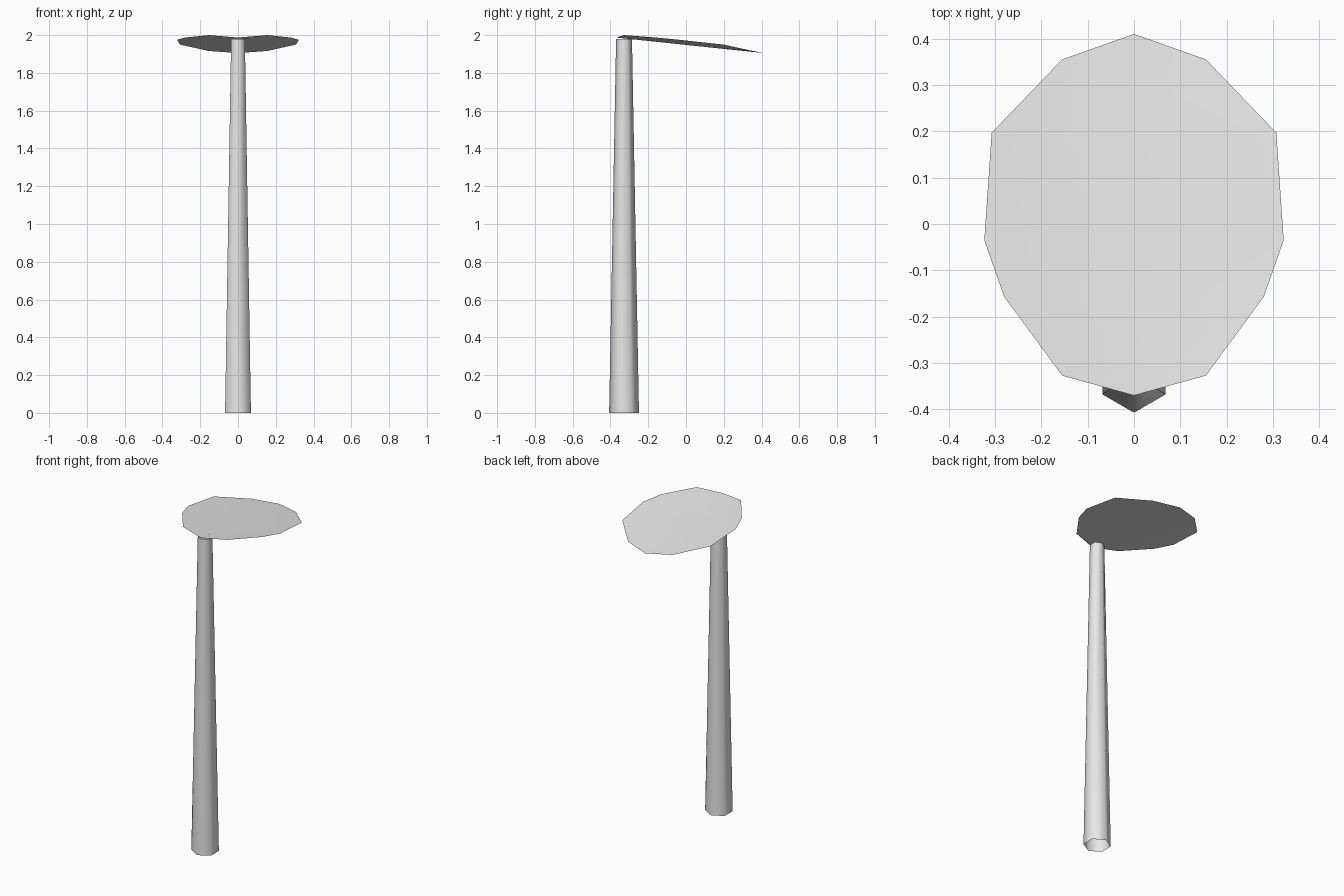
import bpy
import bmesh
import math

cube = bpy.data.objects.get("Cube")
if cube:
    bpy.data.objects.remove(cube)

grey = bpy.data.materials.new("light_grey")
grey.use_nodes = True
colour = (0.8, 0.8, 0.8, 1)
grey.diffuse_color = colour
grey.node_tree.nodes["Principled BSDF"].inputs["Base Color"].default_value = colour


def finish(bm, name, angle):
    mesh = bpy.data.meshes.new(name)
    bm.to_mesh(mesh)
    bm.free()
    mesh.materials.append(grey)
    ob = bpy.data.objects.new(name, mesh)
    bpy.context.collection.objects.link(ob)
    bpy.ops.object.select_all(action='DESELECT')
    ob.select_set(True)
    bpy.context.view_layer.objects.active = ob
    bpy.ops.object.shade_smooth_by_angle(angle=math.radians(angle))
    return ob


# Tapered six-sided post, open at both ends
bm = bmesh.new()
rings = []
for radius, z in ((0.079, 0), (0.042, 1.98)):
    rings.append([bm.verts.new((radius * math.sin(i * math.tau / 6),
                                -0.328 - radius * math.cos(i * math.tau / 6), z))
                  for i in range(6)])
low, high = rings
for i in range(6):
    j = (i + 1) % 6
    bm.faces.new((low[i], low[j], high[j], high[i]))
finish(bm, "post", 80)

# Folded canopy: a straight central crease with raised sides
front, back = (-0.37, 1.987), (0.41, 1.905)
rim = [(0.155, -0.327, 2.0), (0.28, -0.157, 1.987), (0.323, -0.035, 1.975),
       (0.307, 0.197, 1.95), (0.155, 0.355, 1.916)]


def crease(y):
    t = (y - front[0]) / (back[0] - front[0])
    return front[1] + t * (back[1] - front[1])


bm = bmesh.new()
tips = [bm.verts.new((0, *p)) for p in (front, back)]
middle = [bm.verts.new((0, y, crease(y))) for _, y, _ in rim]
for side in (1, -1):
    edge = [bm.verts.new((side * x, y, z)) for x, y, z in rim]
    strips = [(tips[0], edge[0], middle[0])]
    strips += [(middle[i], edge[i], edge[i + 1], middle[i + 1])
               for i in range(len(rim) - 1)]
    strips.append((middle[-1], edge[-1], tips[1]))
    for strip in strips:
        bm.faces.new(strip[::side])
finish(bm, "canopy", 60)
